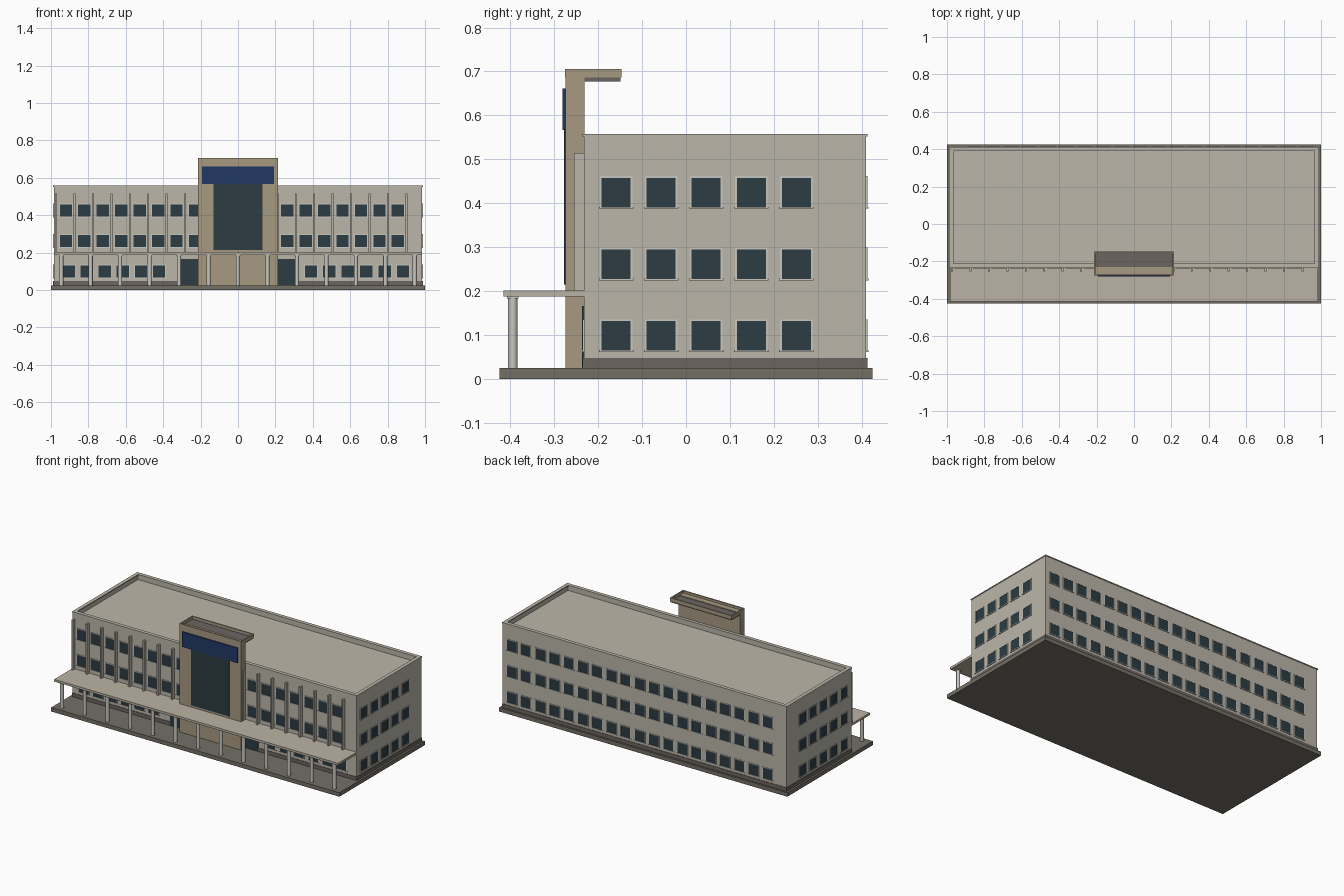
import bpy, bmesh
from mathutils import Matrix, Vector

if "Cube" in bpy.data.objects:
    bpy.data.objects.remove(bpy.data.objects["Cube"])


def mat(name, r, g, b):
    m = bpy.data.materials.new(name)
    m.diffuse_color = (r, g, b, 1)
    m.use_nodes = True
    m.node_tree.nodes["Principled BSDF"].inputs["Base Color"].default_value = m.diffuse_color
    return m


WALL = mat("wall", 0.50, 0.47, 0.40)
TAN = mat("tan_stone", 0.39, 0.32, 0.22)
SLAB = mat("slab", 0.50, 0.45, 0.37)
DARK = mat("dark_stone", 0.17, 0.16, 0.13)
PLINTH = mat("plinth", 0.15, 0.13, 0.12)
PALE = mat("pale_trim", 0.58, 0.57, 0.53)
GLASS = mat("glass", 0.025, 0.045, 0.055)
NAVY = mat("navy", 0.015, 0.04, 0.13)


def add_box(bm, x0, x1, y0, y1, z0, z1):
    m = Matrix.Translation(((x0 + x1) / 2, (y0 + y1) / 2, (z0 + z1) / 2))
    bmesh.ops.create_cube(bm, size=1, matrix=m @ Matrix.Diagonal((x1 - x0, y1 - y0, z1 - z0, 1)))


def finish(bm, name, material):
    me = bpy.data.meshes.new(name)
    bm.to_mesh(me)
    bm.free()
    ob = bpy.data.objects.new(name, me)
    bpy.context.collection.objects.link(ob)
    me.materials.append(material)
    return ob


def boxes(name, material, *dims):
    bm = bmesh.new()
    for d in dims:
        add_box(bm, *d)
    return finish(bm, name, material)


def tray(name, material, x, y0, y1, floor, top, t, bottom):
    """Block whose top is sunk inside a raised rim."""
    bm = bmesh.new()
    add_box(bm, -x, x, y0, y1, bottom, top)
    bm.normal_update()
    face = max(bm.faces, key=lambda f: f.calc_center_median().z)
    bmesh.ops.inset_region(bm, faces=[face], thickness=t)
    ret = bmesh.ops.extrude_face_region(bm, geom=[face])
    verts = [v for v in ret["geom"] if isinstance(v, bmesh.types.BMVert)]
    bmesh.ops.translate(bm, verts=verts, vec=(0, 0, floor - top))
    if face.is_valid:
        bmesh.ops.delete(bm, geom=[face], context='FACES')
    bmesh.ops.recalc_face_normals(bm, faces=bm.faces)
    return finish(bm, name, material)


# Base slab, plinth and main block with sunken roof
W, F, B, TOP = 0.985, -0.232, 0.41, 0.555
boxes("base_slab", DARK, (-1, 1, -0.424, 0.424, 0, 0.025))
boxes("plinth", PLINTH, (-W - .003, W + .003, F - .003, B + .003, 0.025, 0.048))
tray("main_block", WALL, W, F, B, 0.522, TOP, 0.02, 0.025)

# Parapet coping
c = 0.003
boxes("parapet_coping", WALL,
      (-W - c, W + c, F - c, F + .02, TOP - .003, TOP + .003),
      (-W - c, W + c, B - .02, B + c, TOP - .003, TOP + .003),
      (-W - c, -W + .02, F, B, TOP - .003, TOP + .003),
      (W - .02, W + c, F, B, TOP - .003, TOP + .003))

# Windows: positions along each wall, then glass, frame and sill per window
ROWS = (0.099, 0.262, 0.425)
spots = []                                   # (origin on wall, tangent, outward)
X, Y = Vector((1, 0, 0)), Vector((0, 1, 0))
for i in range(19):
    x = -0.92 + 0.0986 * i
    for z in ROWS:
        spots.append((Vector((-x, B, z)), X, Y))
        if z > 0.2 and abs(x) > 0.2:
            spots.append((Vector((x, F, z)), X, -Y))
for i in range(6):
    for x in (-0.905 + 0.0965 * i, 0.39 + 0.0985 * i):
        spots.append((Vector((x, F, ROWS[0])), X, -Y))
for i in range(5):
    for z in ROWS:
        for s in (-1, 1):
            spots.append((Vector((s * W, -0.159 + 0.1025 * i, z)), Y, X * s))


def wall_box(bm, spot, u0, u1, z0, z1, out):
    o, t, n = spot
    a = o + t * u0 - n * 0.003 + Vector((0, 0, z0))
    b = o + t * u1 + n * out + Vector((0, 0, z1))
    lo, hi = [[f(p, q) for p, q in zip(a, b)] for f in (min, max)]
    add_box(bm, lo[0], hi[0], lo[1], hi[1], lo[2], hi[2])


glass, frame = bmesh.new(), bmesh.new()
h, t = 0.033, 0.004
for s in spots:
    wall_box(glass, s, -h, h, -h - .002, h + .002, 0.0015)
    wall_box(frame, s, -h - t, -h, -h, h + t, 0.003)
    wall_box(frame, s, h, h + t, -h, h + t, 0.003)
    wall_box(frame, s, -h, h, h, h + t, 0.003)
    wall_box(frame, s, -h - .006, h + .006, -h - t, -h, 0.005)
finish(glass, "window_glass", GLASS)
finish(frame, "window_frames", PALE)

# Vertical fins on the upper front
fins = [-0.973 + 0.0986 * i for i in range(20)]
boxes("front_fins", WALL, *[(x - .005, x + .005, -0.255, F + .002, 0.2, 0.515)
                            for x in fins if abs(x) > 0.21])

# Canopy with its row of round columns
boxes("canopy", SLAB, (-W, W, -0.415, F + .002, 0.188, 0.202))
col, caps = bmesh.new(), []
for i in range(13):
    x, y = -0.945 + 0.1575 * i, -0.394
    bmesh.ops.create_cone(col, cap_ends=True, segments=16, radius1=0.011, radius2=0.011,
                          depth=0.163, matrix=Matrix.Translation((x, y, 0.1065)))
    caps.append((x - .013, x + .013, y - .013, y + .013, 0.183, 0.188))
ob = finish(col, "canopy_columns", PALE)
bpy.context.view_layer.objects.active = ob
ob.select_set(True)
bpy.ops.object.shade_smooth_by_angle()
boxes("column_capitals", PALE, *caps)

# Entrance tower, its overhanging cap with rim, glazing and sign panel
boxes("entrance_tower", TAN, (-0.213, 0.213, -0.274, F + .001, 0.025, 0.692))
boxes("tower_cap_soffit", PLINTH, (-0.211, 0.211, F, -0.149, 0.677, 0.688))
y0, y1, z0, z1, r = -0.275, -0.147, 0.686, 0.706, 0.008
boxes("tower_cap_rim", TAN,
      (-.214, .214, y0, y0 + r, z0, z1), (-.214, .214, y1 - r, y1, z0, z1),
      (-.214, -.214 + r, y0, y1, z0, z1), (.214 - r, .214, y0, y1, z0, z1))
boxes("tower_glazing", GLASS, (-0.132, 0.132, -0.277, -0.27, 0.215, 0.567))
boxes("sign_panel", NAVY, (-0.193, 0.193, -0.281, -0.27, 0.567, 0.661))

# Entrance doors either side of the tower
boxes("entrance_doors", GLASS, (-0.305, -0.21, -0.237, F, 0.027, 0.166),
      (0.21, 0.305, -0.237, F, 0.027, 0.166))
